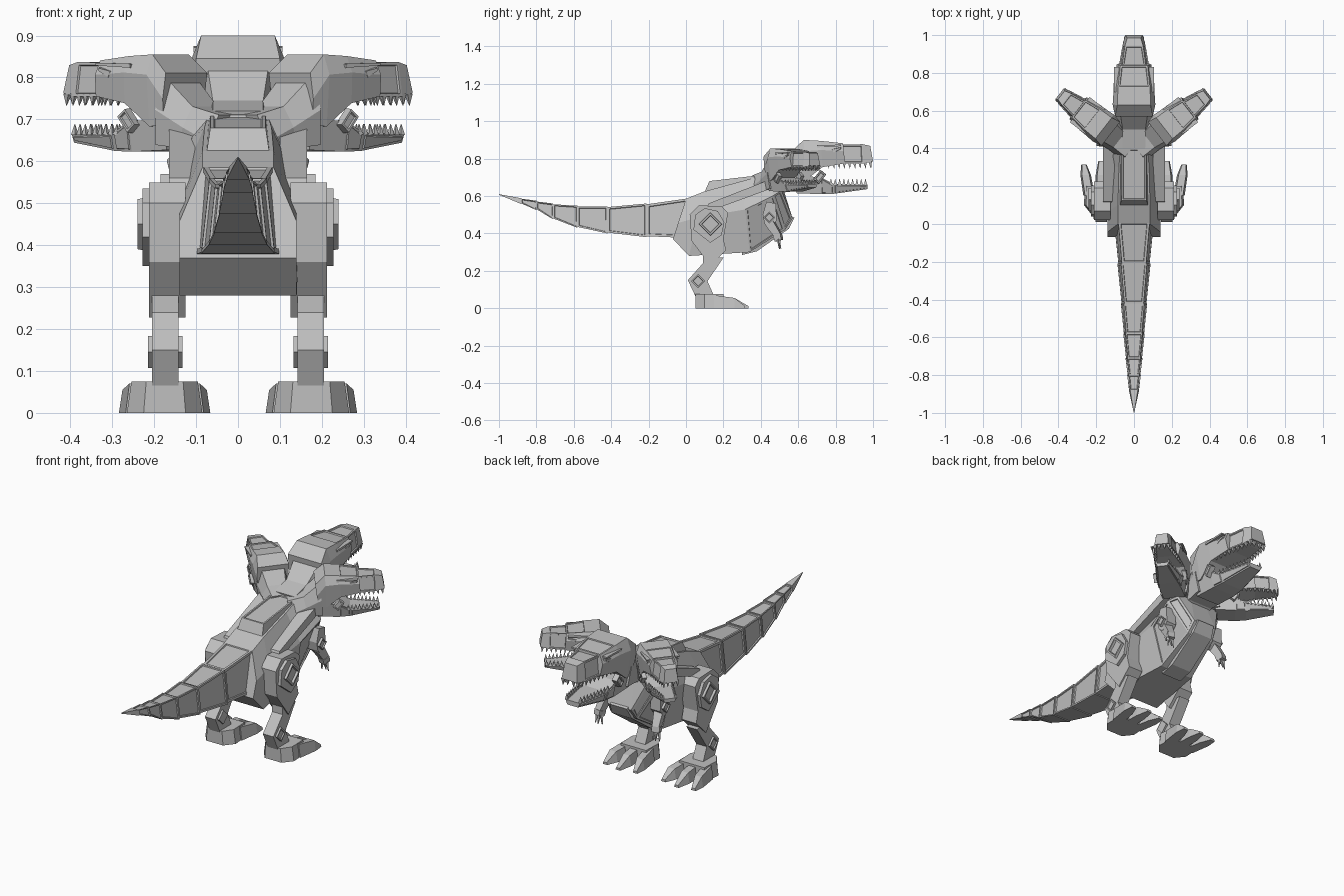
import bpy, bmesh, math
from mathutils import Matrix, Vector

if "Cube" in bpy.data.objects:
    bpy.data.objects.remove(bpy.data.objects["Cube"], do_unlink=True)

grey = bpy.data.materials.new("plain grey")
grey.use_nodes = True
grey.diffuse_color = (0.53, 0.53, 0.53, 1)
grey.node_tree.nodes["Principled BSDF"].inputs["Base Color"].default_value = grey.diffuse_color


def finish(name, bm, panel=None, margin=0.012, depth=-0.006, matrix=None):
    """Sink panels into the faces chosen by a rule, then make the object."""
    bmesh.ops.recalc_face_normals(bm, faces=bm.faces)
    if panel:
        chosen = [f for f in bm.faces if panel(f.normal, f.calc_center_median())]
        bmesh.ops.inset_individual(bm, faces=chosen, thickness=margin)
        bmesh.ops.inset_individual(bm, faces=chosen, thickness=0.003, depth=depth)
    if matrix:
        bm.transform(matrix)
    mesh = bpy.data.meshes.new(name)
    bm.to_mesh(mesh)
    bm.free()
    mesh.materials.append(grey)
    obj = bpy.data.objects.new(name, mesh)
    bpy.context.collection.objects.link(obj)
    return obj


def loft(name, rings, **options):
    """Skin a row of equal rings and cap both ends."""
    bm = bmesh.new()
    rows = [[bm.verts.new(p) for p in r] for r in rings]
    n = len(rows[0])
    for a, b in zip(rows, rows[1:]):
        for i in range(n):
            j = (i + 1) % n
            bm.faces.new((a[i], a[j], b[j], b[i]))
    bm.faces.new(rows[0])
    bm.faces.new(rows[-1])
    return finish(name, bm, **options)


def ring(bottom, top, wb, wt, wm=None, h=0.5):
    """Cross-section from a bottom (y, z) to a top (y, z), with an optional waist."""
    right = [(wb, *bottom), (wt, *top)]
    if wm is not None:
        mid = [b + (t - b) * h for b, t in zip(bottom, top)]
        right.insert(1, (wm, *mid))
    return right + [(-x, y, z) for x, y, z in reversed(right)]


def prism(name, profile, x0, x1, shrink=1.0, **options):
    """Push a side profile of (y, z) points from x0 to x1."""
    cy = sum(p[0] for p in profile) / len(profile)
    cz = sum(p[1] for p in profile) / len(profile)
    outer = [(x1, cy + (y - cy) * shrink, cz + (z - cz) * shrink) for y, z in profile]
    return loft(name, [[(x0, y, z) for y, z in profile], outer], **options)


def diamond(y, z, r):
    return [(y - r, z), (y, z + r), (y + r, z), (y, z - r)]


def limb(name, a, b, ra, rb, matrix=None):
    """Four-sided tapered bar from point a to point b."""
    a, b = Vector(a), Vector(b)
    q = (b - a).to_track_quat('Z', 'Y')
    square = [Vector((i, j, 0)) for i, j in ((1, 1), (-1, 1), (-1, -1), (1, -1))]
    return loft(name, [[a + q @ v * ra for v in square], [b + q @ v * rb for v in square]], matrix=matrix)


def upright(n, c):
    return n.z > 0.6


# Torso, back plate and belly plate
loft("torso", [
    ring((-.07, .37), (0, .585), .14, .085, .14, .4),
    ring((.016, .28), (.1, .625), .14, .085, .14, .6),
    ring((.34, .30), (.30, .68), .10, .08, .15, .6),
    ring((.53, .42), (.43, .715), .08, .07, .17, .62),
    ring((.57, .48), (.47, .73), .07, .06, .13, .6),
    ring((.52, .62), (.50, .72), .05, .05, .08)],
    panel=lambda n, c: n.z < -.1 and abs(n.x) > .4 and .3 < c.y < .55, margin=.015)
loft("back_plate", [
    ring((.09, .60), (.125, .68), .078, .066),
    ring((.42, .68), (.40, .712), .074, .066)], panel=upright)
loft("belly_plate", [
    ring((.30, .285), (.30, .33), .06, .07),
    ring((.38, .305), (.37, .36), .06, .07),
    ring((.55, .425), (.52, .46), .06, .07),
    ring((.58, .485), (.54, .50), .05, .06)])

# Tail segments, each a little narrower at its rear end
tail = [(.03, .375, .59, .108), (-.21, .38, .56, .088), (-.42, .40, .545, .07),
        (-.58, .43, .548, .057), (-.71, .475, .56, .045), (-.80, .525, .575, .036),
        (-.88, .555, .59, .028)]
for k, (front, rear) in enumerate(zip(tail, tail[1:])):
    y0, b0, t0, w0 = front
    y1, b1, t1, w1 = rear
    loft(f"tail_segment_{k + 1}", [
        ring((y0, b0), (y0, t0), w0, w0 * .78),
        ring((y1, b1 + .005), (y1, t1 - .004), w1 * .94, w1 * .73)],
        panel=lambda n, c: abs(n.y) < .6 and n.z > -.5, margin=w1 * .2)
loft("tail_tip", [
    ring((-.88, .557), (-.88, .588), .027, .02),
    ring((-1, .607), (-1, .61), .001, .001)])


def build_head(label, matrix):
    def part(name):
        return f"{label}_{name}"
    loft(part("neck"), [
        ring((.44, .56), (.40, .72), .075, .06, .09),
        ring((.53, .62), (.50, .745), .075, .06, .09),
        ring((.62, .63), (.60, .84), .085, .075, .10)], matrix=matrix)
    # Skull and snout
    loft(part("skull"), [
        ring((.59, .69), (.57, .845), .085, .10, .102),
        ring((.64, .685), (.63, .90), .09, .088, .113, .72),
        ring((.73, .755), (.72, .895), .095, .085, .107, .65),
        ring((.85, .775), (.84, .882), .08, .072, .092, .6)],
        panel=lambda n, c: n.z > .9 and c.y > .7, matrix=matrix)
    loft(part("snout"), [
        ring((.82, .775), (.82, .876), .083, .066),
        ring((.95, .775), (.945, .877), .06, .048),
        ring((1.0, .785), (.985, .868), .046, .036)],
        panel=lambda n, c: abs(n.y) < .6 and n.z > -.5 and c.y < .93, matrix=matrix)
    # Lower jaw
    loft(part("jaw"), [
        ring((.59, .615), (.59, .71), .07, .085),
        ring((.72, .61), (.72, .70), .07, .088),
        ring((.79, .612), (.79, .665), .062, .078),
        ring((.97, .637), (.97, .662), .032, .043)], matrix=matrix,
        panel=lambda n, c: abs(n.x) > .7 and c.y > .75, margin=.01, depth=.004)
    for s, side in ((1, "left"), (-1, "right")):
        prism(part(f"{side}_jaw_hinge"), [(.68, .69), (.72, .74), (.75, .715), (.71, .665)],
              s * .08, s * .108, .92, panel=lambda n, c: n.x * s > .8, margin=.009, matrix=matrix)
        prism(part(f"{side}_eye"), [(.775, .85), (.83, .862), (.83, .852), (.785, .828)],
              s * .085, s * .099, .8, matrix=matrix)
        prism(part(f"{side}_brow"), [(.70, .872), (.83, .875), (.83, .867), (.70, .86)],
              s * .08, s * .106, matrix=matrix)
        # Teeth
        for i in range(9):
            t = i / 8
            y = .76 + .225 * t
            x = s * (.084 - .04 * t)
            limb(part(f"{side}_upper_tooth_{i + 1}"), (x, y, .782), (x, y + .004, .748), .009, .0008, matrix)
            y = .775 + .185 * t
            x = s * (.074 - .033 * t)
            limb(part(f"{side}_lower_tooth_{i + 1}"), (x, y, .66), (x, y, .692), .008, .0008, matrix)
    for s in (1, -1):
        limb(part(f"front_tooth_{s + 2}"), (s * .018, .985, .79), (s * .018, .987, .752), .01, .001, matrix)


# Three heads: the outer two are smaller and turned outwards
build_head("middle", Matrix())
for s, label in ((1, "left"), (-1, "right")):
    build_head(label, Matrix.Translation((s * .12, .475, .855))
               @ Matrix.Rotation(-s * math.radians(52), 4, 'Z')
               @ Matrix.Scale(.8, 4) @ Matrix.Translation((0, -.565, -.9)))

for s, side in ((1, "left"), (-1, "right")):
    def outward(n, c):
        return n.x * s > .8

    # Slanted flank rail
    prism(f"{side}_flank_rail", [(.10, .51), (.12, .56), (.44, .685), (.47, .645)], s * .10, s * .165)

    # Leg
    prism(f"{side}_thigh", [(.02, .50), (.07, .55), (.19, .545), (.225, .51), (.20, .37),
                            (.215, .31), (.13, .228), (.03, .36)], s * .125, s * .212)
    prism(f"{side}_thigh_armour", [(.04, .42), (.05, .50), (.10, .535), (.17, .52),
                                   (.205, .46), (.19, .39), (.13, .35)], s * .20, s * .228)
    prism(f"{side}_hip_boss", diamond(.13, .45, .066), s * .21, s * .24, .9,
          panel=outward, margin=.012, depth=-.012)
    prism(f"{side}_shin", [(.09, .28), (.09, .24), (.01, .15), (.05, .065), (.15, .065),
                           (.115, .145), (.20, .27)], s * .142, s * .205)
    prism(f"{side}_ankle_boss", diamond(.065, .145, .038), s * .132, s * .215,
          panel=outward, margin=.009)

    # Foot and toes
    base = [(-.05, .05), (.05, .05), (.09, .10), (.085, .20), (-.085, .20), (-.09, .10)]
    loft(f"{side}_foot", [[(s * (.175 + x * k), y, z) for x, y in base]
                          for z, k in ((0, 1), (.075, .88))])
    for i, (x0, x1, y1) in enumerate(((.112, .085, .315), (.175, .175, .333), (.238, .265, .315))):
        loft(f"{side}_toe_{i + 1}", [
            [(s * (x + d * w), y, z) for d, z in ((-1, 0), (1, 0), (.7, h), (-.7, h))]
            for x, y, w, h in ((x0, .15, .03, .07), ((x0 + x1 * 2) / 3, .26, .028, .055), (x1, y1, .014, .012))])

    # Arm and claws
    prism(f"{side}_upper_arm", [(.41, .50), (.43, .57), (.48, .56), (.485, .47), (.45, .43), (.42, .45)],
          s * .125, s * .185)
    prism(f"{side}_shoulder_boss", diamond(.445, .485, .032), s * .17, s * .198,
          panel=outward, margin=.007)
    limb(f"{side}_forearm", (s * .16, .45, .455), (s * .17, .495, .385), .024, .018)
    limb(f"{side}_hand", (s * .17, .49, .39), (s * .172, .497, .362), .021, .019)
    for i in (-1, 0, 1):
        limb(f"{side}_claw_{i + 2}", (s * (.172 + i * .013), .495, .368),
             (s * (.172 + i * .02), .50 + .008 * (1 - abs(i)), .318), .007, .002)
